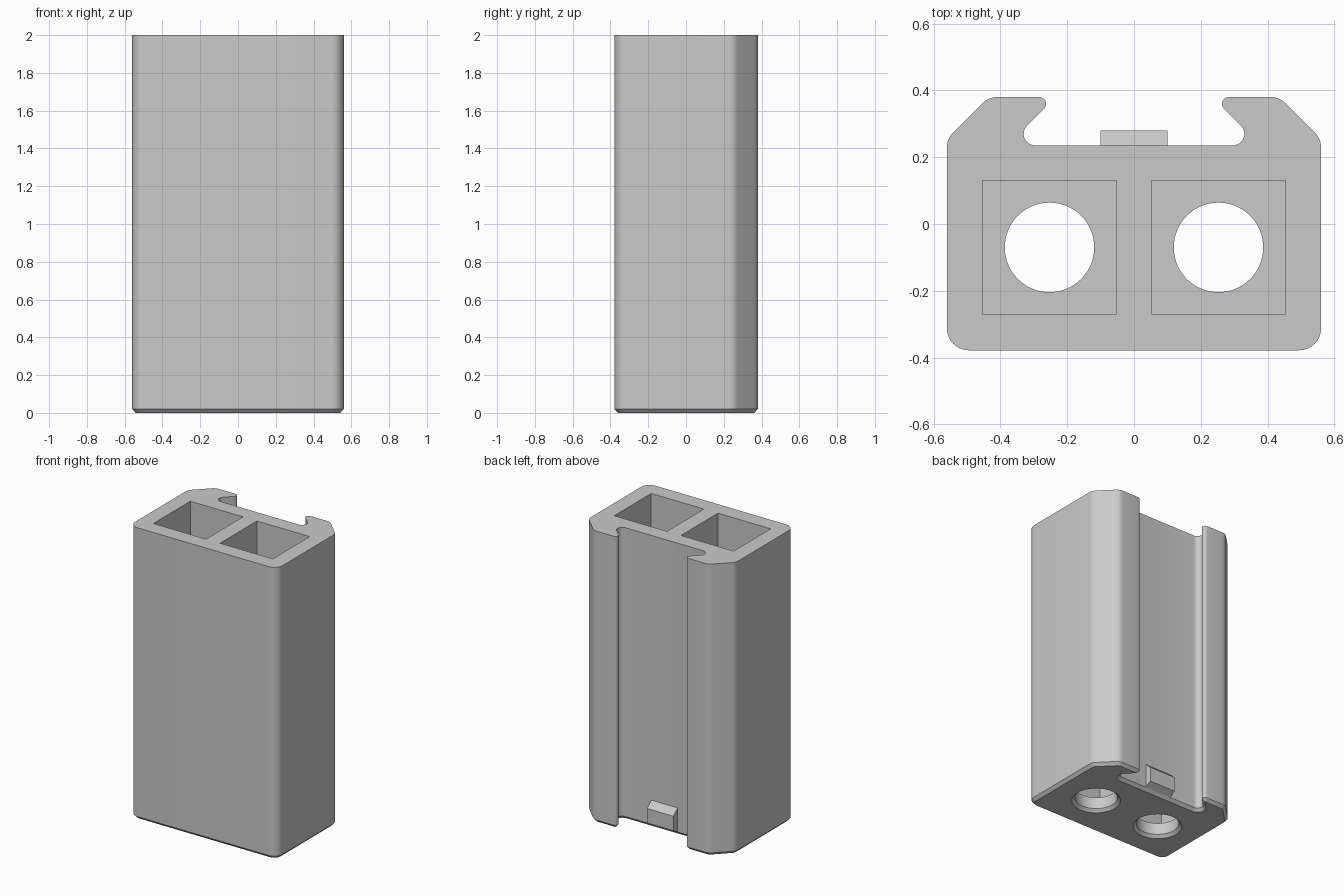
import bpy, bmesh, math
from mathutils import Vector

if "Cube" in bpy.data.objects:
    bpy.data.objects.remove(bpy.data.objects["Cube"])

HEIGHT, CHAMFER, FLOOR = 2.0, 0.02, 0.1
HOLE_X, HOLE_Y, HOLE_R = 0.253, -0.07, 0.134

grey = bpy.data.materials.new("light grey plastic")
grey.use_nodes = True
grey.diffuse_color = (0.59, 0.59, 0.59, 1)
grey.node_tree.nodes["Principled BSDF"].inputs["Base Color"].default_value = grey.diffuse_color


def round_corners(corners, steps=8):
    """Replace each (x, y, radius) corner by an arc."""
    out = []
    for i, (x, y, r) in enumerate(corners):
        p = Vector((x, y))
        a = (Vector(corners[i - 1][:2]) - p).normalized()
        b = (Vector(corners[(i + 1) % len(corners)][:2]) - p).normalized()
        half = a.angle(b) / 2
        centre = p + (a + b).normalized() * r / math.sin(half)
        start = p + a * r / math.tan(half) - centre
        end = p + b * r / math.tan(half) - centre
        sweep = start.angle_signed(end)
        for k in range(steps + 1):
            t = -sweep * k / steps
            out.append(centre + Vector((start.x * math.cos(t) - start.y * math.sin(t),
                                        start.x * math.sin(t) + start.y * math.cos(t))))
    return out


def inset(points, d):
    """Move a counter-clockwise outline inward by d."""
    out = []
    for i, p in enumerate(points):
        e1 = (p - points[i - 1]).normalized()
        e2 = (points[(i + 1) % len(points)] - p).normalized()
        n1, n2 = Vector((-e1.y, e1.x)), Vector((-e2.y, e2.x))
        out.append(p + (n1 + n2) * d / (1 + n1.dot(n2)))
    return out


def loft(name, rings):
    """Join rings of 3D points into a closed solid."""
    bm = bmesh.new()
    loops = [[bm.verts.new(p) for p in ring] for ring in rings]
    n = len(loops[0])
    bm.faces.new(loops[0][::-1])
    bm.faces.new(loops[-1])
    for lo, hi in zip(loops, loops[1:]):
        for i in range(n):
            j = (i + 1) % n
            bm.faces.new((lo[i], lo[j], hi[j], hi[i]))
    bmesh.ops.recalc_face_normals(bm, faces=bm.faces)
    mesh = bpy.data.meshes.new(name)
    bm.to_mesh(mesh)
    bm.free()
    mesh.materials.append(grey)
    obj = bpy.data.objects.new(name, mesh)
    bpy.context.collection.objects.link(obj)
    return obj


def at(points, z):
    return [(p[0], p[1], z) for p in points]


def circle(x, r, z, n=64):
    return [(x + r * math.cos(math.tau * k / n), HOLE_Y + r * math.sin(math.tau * k / n), z)
            for k in range(n)]


def select_only(obj):
    bpy.ops.object.select_all(action="DESELECT")
    obj.select_set(True)
    bpy.context.view_layer.objects.active = obj


def cut(body, cutter):
    cutter.hide_render = True
    mod = body.modifiers.new("cut", "BOOLEAN")
    mod.operation, mod.solver, mod.object = "DIFFERENCE", "EXACT", cutter
    select_only(body)
    bpy.ops.object.modifier_apply(modifier=mod.name)
    bpy.data.objects.remove(cutter)


# Body: half outline with hooked rail lip, mirrored to a full outline
half = [(0.56, -0.378, 0.065), (0.56, 0.255, 0.06), (0.435, 0.38, 0.06),
        (0.235, 0.38, 0.02), (0.38, 0.235, 0.035)]
outline = round_corners(half + [(-x, y, r) for x, y, r in reversed(half)])
body = loft("rail_block_body", [at(inset(outline, CHAMFER * 0.95), 0),
                                at(outline, CHAMFER), at(outline, HEIGHT)])

# Square pockets open at the top, with chamfered round holes through the floor
for side in (-1, 1):
    x = side * HOLE_X
    square = [(x + 0.2 * a, HOLE_Y + 0.2 * b) for a, b in ((-1, -1), (1, -1), (1, 1), (-1, 1))]
    cut(body, loft("pocket_cutter", [at(square, FLOOR), at(square, HEIGHT + 0.1)]))
    cut(body, loft("hole_cutter", [circle(x, HOLE_R + 2 * CHAMFER, -CHAMFER),
                                   circle(x, HOLE_R, CHAMFER),
                                   circle(x, HOLE_R, FLOOR + 0.05)]))

select_only(body)
bpy.ops.object.shade_smooth_by_angle(angle=math.radians(25))

# Bevelled locking catch at the foot of the rail channel
catch = [(0.225, 0.02), (0.235, 0.02), (0.28, 0.045), (0.28, 0.145), (0.235, 0.185), (0.225, 0.185)]
loft("locking_catch", [[(x, y, z) for y, z in catch] for x in (-0.1, 0.1)])
